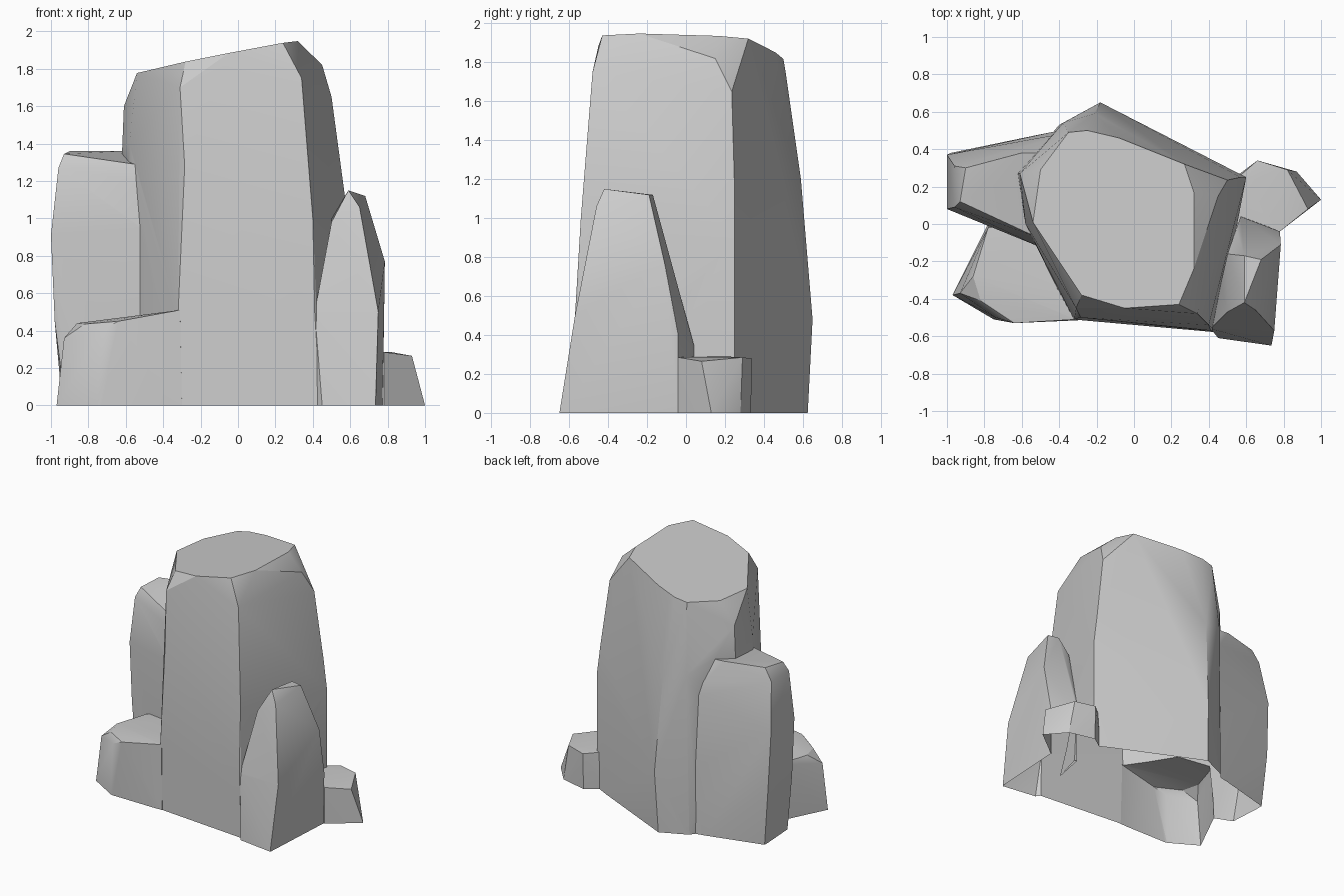
import bpy, bmesh
from math import radians

if "Cube" in bpy.data.objects:
    bpy.data.objects.remove(bpy.data.objects["Cube"])


def rock(name, points):
    """Convex faceted boulder; ground points are pushed down so the base can be trimmed flat."""
    bm = bmesh.new()
    for x, y, z in points:
        bm.verts.new((x, y, z))
        if z == 0:
            bm.verts.new((x, y, -0.1))
    hull = bmesh.ops.convex_hull(bm, input=bm.verts[:])
    junk = {g for g in hull["geom_interior"] + hull["geom_unused"]
            if isinstance(g, bmesh.types.BMVert)}
    bmesh.ops.delete(bm, geom=list(junk), context='VERTS')
    bmesh.ops.dissolve_limit(bm, angle_limit=radians(1), verts=bm.verts[:], edges=bm.edges[:])
    bmesh.ops.recalc_face_normals(bm, faces=bm.faces[:])
    mesh = bpy.data.meshes.new(name)
    bm.to_mesh(mesh)
    bm.free()
    obj = bpy.data.objects.new(name, mesh)
    bpy.context.collection.objects.link(obj)
    return obj


# Tall main pillar: sloping crown plus the corner edges running down
crown = [(-.35, .49), (-.25, .5), (-.08, .46), (.27, .32), (.32, .17), (.32, -.24),
         (.24, -.43), (-.05, -.45), (-.28, -.38), (-.54, .01), (-.5, .29)]
pillar = rock("main_pillar", [(x, y, 1.88 + .19 * x - .03 * y) for x, y in crown] + [
    (-.33, -.51, 0), (-.32, -.51, .5), (-.285, -.5, 1.28), (-.31, -.45, 1.7),
    (.44, -.58, 0), (.41, -.57, .5), (.40, -.54, 1.0), (.34, -.48, 1.75),
    (.60, .25, 0), (.60, .25, .9), (.57, .25, 1.13), (.5, .235, 1.65), (.45, .15, 1.82),
    (-.2, .62, 0), (-.18, .65, .48), (-.21, .59, 1.2), (-.24, .51, 1.76),
    (-.40, .53, 0), (-.38, .54, 1.25),
    (-.62, .2, 0), (-.62, .27, 1.35), (-.61, .27, 1.6),
    (-.58, 0, 0), (-.58, 0, 1.4)])

# Medium boulder on the left
left = rock("left_boulder", [
    (-.93, .12, 1.345), (-.52, -.07, 1.285), (-.9, .3, 1.36), (-.6, .38, 1.36), (-.45, .38, 1.35),
    (-.96, .09, 1.27), (-1, .08, .91), (-.98, .08, .45), (-.91, .05, 0),
    (-.51, -.12, .95), (-.5, -.12, 0),
    (-.96, .31, 1.27), (-1, .37, .91), (-.98, .38, .45), (-.93, .36, 0),
    (-.4, .48, 1.1), (-.4, .5, .5), (-.4, .5, 0)])

# Low slab at the front left
low = rock("low_front_slab", [
    (-.97, -.38, 0), (-.75, -.51, 0), (-.3, -.515, 0), (-.78, 0, 0), (-.3, 0, 0),
    (-.93, -.37, .36), (-.86, -.28, .44), (-.82, -.41, .435), (-.74, -.5, .40),
    (-.64, -.53, .45), (-.31, -.51, .51), (-.78, -.02, .44), (-.3, 0, .51)])

# Pointed shard at the front right
shard = rock("right_shard", [
    (.45, -.61, 0), (.735, -.65, 0), (.77, -.04, 0), (.59, .04, 0), (.42, -.57, 0),
    (.75, -.57, .5), (.41, -.56, .5), (.50, -.47, .98), (.65, -.46, 1.06),
    (.59, -.42, 1.15), (.68, -.19, 1.12), (.59, -.17, 1.12), (.5, -.16, 1.0),
    (.785, -.11, .77), (.78, -.04, .4), (.57, .04, .35)])

# Small stone at the back right
small = rock("small_stone", [
    (.5, 0, 0), (.78, -.04, 0), (1, .13, 0), (.87, .28, 0), (.66, .33, 0), (.5, .22, 0),
    (.5, 0, .29), (.78, -.04, .285), (.93, .08, .265), (.82, .29, .285),
    (.66, .34, .28), (.5, .2, .29)])

# Fuse everything into one shell
for part in (left, low, shard, small):
    mod = pillar.modifiers.new("join", 'BOOLEAN')
    mod.operation, mod.solver, mod.object = 'UNION', 'EXACT', part
fused = bpy.data.meshes.new_from_object(
    pillar.evaluated_get(bpy.context.evaluated_depsgraph_get()))
pillar.modifiers.clear()
pillar.data = fused
pillar.name = "rock_cluster"
for part in (left, low, shard, small):
    bpy.data.objects.remove(part)

# Trim at ground level, leaving the underside open
bm = bmesh.new()
bm.from_mesh(fused)
bmesh.ops.bisect_plane(bm, geom=bm.verts[:] + bm.edges[:] + bm.faces[:],
                       plane_co=(0, 0, 0), plane_no=(0, 0, 1), clear_inner=True)
bm.to_mesh(fused)
bm.free()

# Soft facets with crisp ridges
bpy.context.view_layer.objects.active = pillar
pillar.select_set(True)
bpy.ops.object.shade_smooth_by_angle(angle=radians(25))
